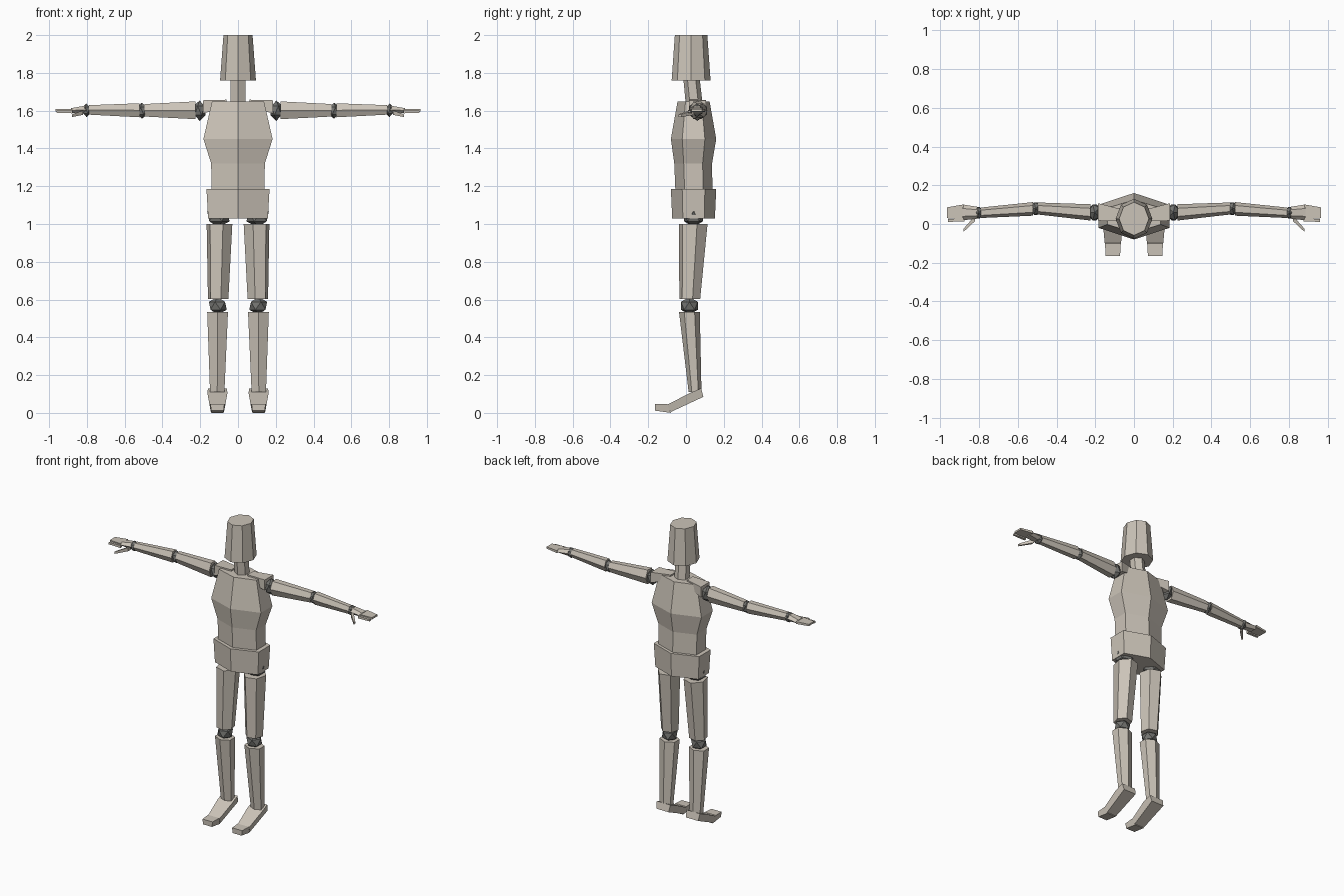
import bpy, bmesh, math
from mathutils import Vector

cube = bpy.data.objects.get("Cube")
if cube:
    bpy.data.objects.remove(cube)


def material(name, rgb):
    m = bpy.data.materials.new(name)
    m.use_nodes = True
    m.diffuse_color = (*rgb, 1)
    m.node_tree.nodes["Principled BSDF"].inputs["Base Color"].default_value = (*rgb, 1)
    return m


BEIGE = material("warm beige", (0.6, 0.55, 0.48))
DARK = material("dark joint grey", (0.17, 0.17, 0.16))


def finish(name, bm, mat):
    bmesh.ops.recalc_face_normals(bm, faces=bm.faces)
    mesh = bpy.data.meshes.new(name)
    bm.to_mesh(mesh)
    bm.free()
    mesh.materials.append(mat)
    ob = bpy.data.objects.new(name, mesh)
    bpy.context.scene.collection.objects.link(ob)
    return ob


def loft(name, axis, rings, sides=6, turn=90, side=1, mat=BEIGE):
    """Faceted limb: rings of (centre, half width, half depth) joined along an axis."""
    bm = bmesh.new()
    angles = [math.radians(turn) + math.tau * i / sides for i in range(sides)]
    cu = max(abs(math.cos(a)) for a in angles)
    cv = max(abs(math.sin(a)) for a in angles)
    loops = []
    for (x, y, z), hu, hv in rings:
        loop = []
        for a in angles:
            u, v = hu * math.cos(a) / cu, hv * math.sin(a) / cv
            off = {"x": (0, u, v), "y": (u, 0, v), "z": (u, v, 0)}[axis]
            p = Vector((x, y, z)) + Vector(off)
            loop.append(bm.verts.new((p.x * side, p.y, p.z)))
        loops.append(loop)
    for lo, hi in zip(loops, loops[1:]):
        for i in range(sides):
            j = (i + 1) % sides
            bm.faces.new((lo[i], lo[j], hi[j], hi[i]))
    bm.faces.new(loops[0])
    bm.faces.new(loops[-1])
    return finish(name, bm, mat)


def joint(name, centre, radii, side):
    """Dark low-poly ball."""
    bm = bmesh.new()
    bmesh.ops.create_icosphere(bm, subdivisions=1, radius=1)
    for v in bm.verts:
        v.co = Vector([c + r * k for c, r, k in zip(centre, radii, v.co)])
        v.co.x *= side
    return finish(name, bm, DARK)


def profile_block(name, x, points, side):
    """Side profile of (y, z, half width) extruded sideways."""
    bm = bmesh.new()
    left = [bm.verts.new(((x + w) * side, y, z)) for y, z, w in points]
    right = [bm.verts.new(((x - w) * side, y, z)) for y, z, w in points]
    bm.faces.new(left)
    bm.faces.new(right)
    for i in range(len(points)):
        j = (i + 1) % len(points)
        bm.faces.new((left[i], left[j], right[j], right[i]))
    return finish(name, bm, BEIGE)


# Trunk and head
loft("head", "z", [((0, 0.027, 1.76), 0.095, 0.103), ((0, 0.027, 2), 0.077, 0.086)], 8)
loft("neck", "z", [((0, 0.045, 1.62), 0.04, 0.045), ((0, 0.028, 1.78), 0.04, 0.043)])
loft("torso", "z", [((0, 0.042, 1.17), 0.14, 0.098), ((0, 0.038, 1.32), 0.142, 0.1),
                    ((0, 0.04, 1.45), 0.183, 0.12), ((0, 0.04, 1.648), 0.138, 0.085)])
loft("pelvis", "z", [((0, 0.04, 1.03), 0.158, 0.113), ((0, 0.04, 1.185), 0.167, 0.12)])

for word, s in (("left", 1), ("right", -1)):
    # Arm
    loft(word + "_collar", "x", [((0.06, 0.045, 1.64), 0.03, 0.018),
                                 ((0.185, 0.062, 1.62), 0.045, 0.035)], 4, 45, s)
    joint(word + "_shoulder", (0.203, 0.06, 1.6), (0.036, 0.048, 0.054), s)
    loft(word + "_upper_arm", "x", [((0.225, 0.06, 1.602), 0.042, 0.047),
                                    ((0.495, 0.08, 1.602), 0.031, 0.033)], 6, 0, s)
    joint(word + "_elbow", (0.508, 0.08, 1.6), (0.03, 0.038, 0.043), s)
    loft(word + "_forearm", "x", [((0.522, 0.078, 1.602), 0.035, 0.037),
                                  ((0.79, 0.058, 1.604), 0.027, 0.025)], 6, 0, s)
    joint(word + "_wrist", (0.802, 0.058, 1.602), (0.024, 0.034, 0.036), s)

    # Hand
    loft(word + "_palm", "x", [((0.805, 0.058, 1.605), 0.03, 0.022),
                               ((0.885, 0.06, 1.601), 0.041, 0.012)], 6, 0, s)
    loft(word + "_fingers", "x", [((0.88, 0.062, 1.602), 0.039, 0.008),
                                  ((0.965, 0.058, 1.602), 0.028, 0.006)], 4, 45, s)
    loft(word + "_little_strip", "x", [((0.875, 0.022, 1.595), 0.009, 0.009),
                                       ((0.96, 0.018, 1.595), 0.007, 0.006)], 4, 45, s)
    loft(word + "_thumb", "x", [((0.82, 0.03, 1.59), 0.014, 0.012),
                                ((0.88, -0.032, 1.573), 0.008, 0.007)], 4, 45, s)

    # Leg
    joint(word + "_hip", (0.104, 0.04, 1.04), (0.066, 0.058, 0.058), s)
    loft(word + "_thigh", "z", [((0.105, 0.02, 0.602), 0.054, 0.055),
                                ((0.098, 0.038, 1.0), 0.068, 0.076)], 6, 75, s)
    joint(word + "_knee", (0.107, 0.018, 0.567), (0.053, 0.052, 0.047), s)
    loft(word + "_shin", "z", [((0.11, 0.048, 0.11), 0.038, 0.034),
                               ((0.108, 0.018, 0.535), 0.055, 0.055)], 6, 90, s)

    # Foot
    profile_block(word + "_foot", 0.109,
                  [(0.08, 0.13, 0.05), (0.092, 0.085, 0.045), (-0.08, 0.005, 0.035),
                   (-0.1, 0.043, 0.042), (0.02, 0.105, 0.053)], s)
    profile_block(word + "_toes", 0.109,
                  [(-0.08, 0.0, 0.032), (-0.165, 0.012, 0.033), (-0.165, 0.046, 0.037),
                   (-0.1, 0.048, 0.041)], s)
